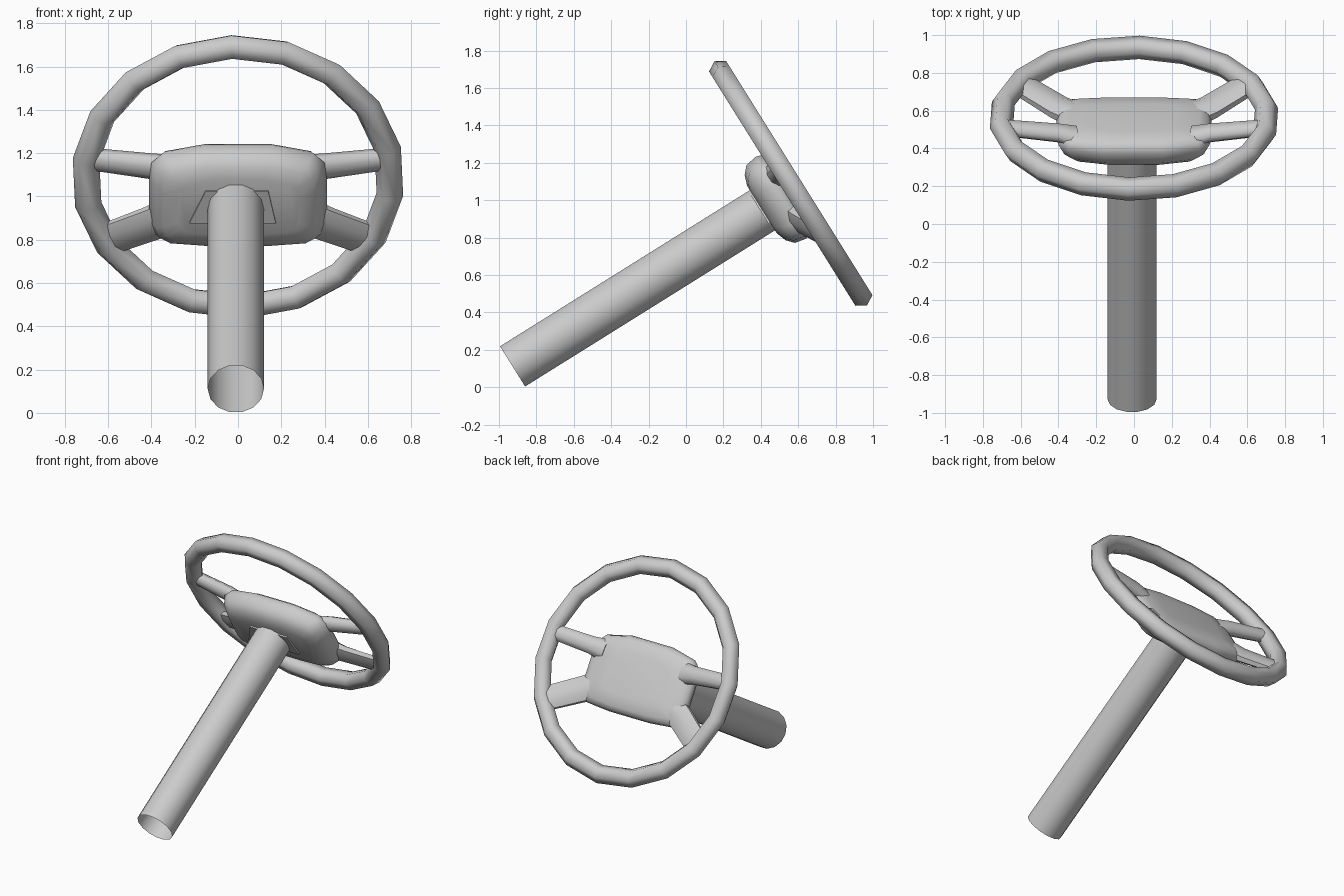
import bpy, bmesh, math
from mathutils import Vector

if "Cube" in bpy.data.objects:
    bpy.data.objects.remove(bpy.data.objects["Cube"])

# Tilted wheel frame: x across, v up along the wheel plane, s along the column
TILT = math.radians(32)
CENTRE = Vector((0, 0.56, 1.09))
V_AXIS = Vector((0, -math.sin(TILT), math.cos(TILT)))
S_AXIS = Vector((0, math.cos(TILT), math.sin(TILT)))


def place(x, v, s):
    return CENTRE + Vector((x, 0, 0)) + V_AXIS * v + S_AXIS * s


def loft(name, rings, loop=False, caps=True, angle=50):
    """Skin a list of equal-length rings of (x, v, s) points."""
    bm = bmesh.new()
    vs = [[bm.verts.new(place(*p)) for p in ring] for ring in rings]
    n = len(vs[0])
    for a, b in zip(vs, vs[1:] + (vs[:1] if loop else [])) if loop else zip(vs, vs[1:]):
        for i in range(n):
            j = (i + 1) % n
            bm.faces.new((a[i], a[j], b[j], b[i]))
    if caps and not loop:
        bm.faces.new(vs[0])
        bm.faces.new(vs[-1])
    bmesh.ops.recalc_face_normals(bm, faces=bm.faces)
    me = bpy.data.meshes.new(name)
    bm.to_mesh(me)
    bm.free()
    for p in me.polygons:
        p.use_smooth = True
    me.set_sharp_from_angle(angle=math.radians(angle))
    ob = bpy.data.objects.new(name, me)
    bpy.context.collection.objects.link(ob)
    return ob


# Rim: 18 segments with a hexagonal section
rim = []
for i in range(18):
    a = math.radians(20 * i - 2.3)
    ring = []
    for k in range(6):
        t = math.tau * k / 6
        r = 0.708 + 0.062 * math.cos(t)
        ring.append((r * math.sin(a), r * math.cos(a), 0.062 * math.sin(t)))
    rim.append(ring)
loft("rim", rim, loop=True, angle=70)

# Hub: one padded outline scaled through several depths
half = [(0.16, 0.22), (0.35, 0.18), (0.40, 0.13), (0.41, 0.04),
        (0.41, -0.19), (0.39, -0.25), (0.34, -0.28), (0.16, -0.295)]
outline = half + [(-x, v) for x, v in reversed(half)]
MID = -0.035
levels = [(-0.02, 0.55, 0.55), (-0.03, 0.85, 0.85), (-0.05, 0.96, 0.96),
          (-0.085, 1, 1), (-0.15, 0.92, 0.95), (-0.185, 0.84, 0.8),
          (-0.205, 0.68, 0.58)]
loft("hub", [[(x * fx, MID + (v - MID) * fv, s) for x, v in outline]
             for s, fx, fv in levels], angle=60)


# Spokes: stations are (x, v, s, half width, half thickness)
def spoke(name, stations, side):
    dx = stations[-1][0] - stations[0][0]
    dv = stations[-1][1] - stations[0][1]
    d = math.hypot(dx, dv)
    nx, nv = -dv / d, dx / d
    rings = []
    for x, v, s, w, h in stations:
        ring = []
        for k in range(8):
            t = math.tau * (k + 0.5) / 8
            a, b = w * math.cos(t) * 1.06, h * math.sin(t) * 1.06
            ring.append((side * (x + nx * a), v + nv * a, s + b))
        rings.append(ring)
    loft(name, rings, angle=60)


upper = [(0.30, 0.075, -0.075, 0.08, 0.055), (0.40, 0.083, -0.04, 0.06, 0.045),
         (0.68, 0.097, 0.0, 0.052, 0.04)]
lower = [(0.29, -0.15, -0.085, 0.09, 0.055), (0.40, -0.213, -0.065, 0.086, 0.042),
         (0.60, -0.338, 0.0, 0.082, 0.034)]
for side, tag in ((-1, "left"), (1, "right")):
    spoke("upper_spoke_" + tag, upper, side)
    spoke("lower_spoke_" + tag, lower, side)

# Column: open tube running down from the hub
column = [[(-0.01 + 0.13 * math.cos(math.tau * k / 14),
            -0.042 + 0.13 * math.sin(math.tau * k / 14), s)
           for k in range(14)] for s in (-1.78, -0.18)]
loft("column", column, caps=False)

# Column bracket: thin tapered plate on the back of the hub
plate = [(-0.15, 0.055), (0.14, 0.055), (0.175, -0.12), (-0.225, -0.12)]
loft("column_bracket", [[(x, v, s) for x, v in plate] for s in (-0.215, -0.19)], angle=20)
